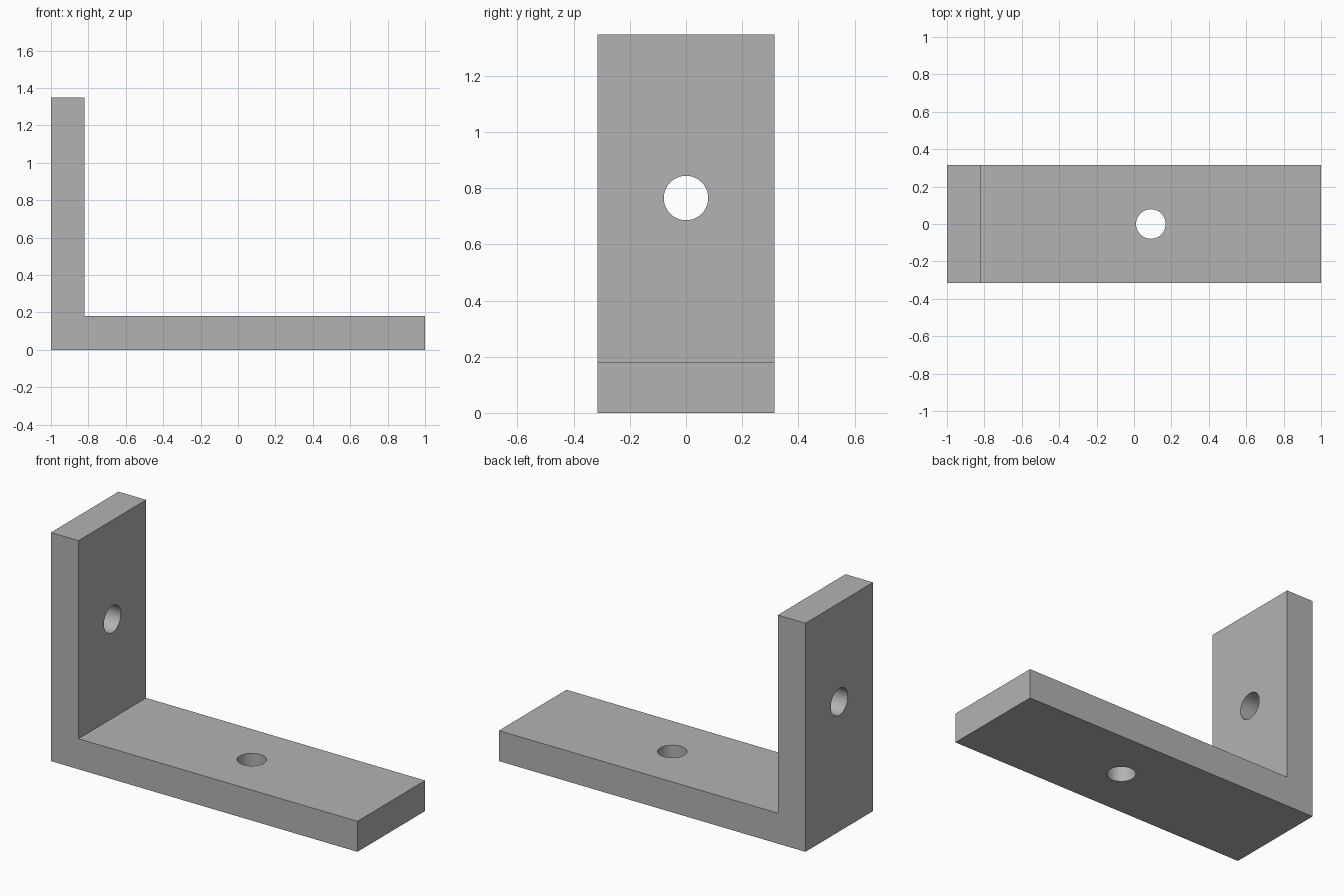
import bpy, bmesh, math

cube = bpy.data.objects.get("Cube")
if cube:
    bpy.data.objects.remove(cube, do_unlink=True)

HALF_WIDTH = 0.315
THICK = 0.18
HEIGHT = 1.348
HOLE_RADIUS = 0.079

# Single plain grey
grey = bpy.data.materials.new("plain grey")
grey.use_nodes = True
colour = (0.45, 0.45, 0.45, 1)
grey.diffuse_color = colour
grey.node_tree.nodes["Principled BSDF"].inputs["Base Color"].default_value = colour

# L-shaped profile extruded across the width
inner = -1 + THICK
profile = [(-1, 0), (1, 0), (1, THICK), (inner, THICK), (inner, HEIGHT), (-1, HEIGHT)]
bm = bmesh.new()
face = bm.faces.new([bm.verts.new((x, -HALF_WIDTH, z)) for x, z in profile])
extruded = bmesh.ops.extrude_face_region(bm, geom=[face])["geom"]
bmesh.ops.translate(bm, vec=(0, 2 * HALF_WIDTH, 0),
                    verts=[v for v in extruded if isinstance(v, bmesh.types.BMVert)])
bmesh.ops.recalc_face_normals(bm, faces=bm.faces)
mesh = bpy.data.meshes.new("angle_bracket")
bm.to_mesh(mesh)
bm.free()
bracket = bpy.data.objects.new("angle_bracket", mesh)
bpy.context.collection.objects.link(bracket)
mesh.materials.append(grey)


def drill(name, location, rotation):
    """Cut a round through-hole in the bracket."""
    bpy.ops.mesh.primitive_cylinder_add(vertices=64, radius=HOLE_RADIUS, depth=2 * THICK,
                                        location=location, rotation=rotation)
    cutter = bpy.context.object
    cutter.name = name
    cutter.hide_render = True
    cutter.data.materials.append(grey)
    mod = bracket.modifiers.new(name, 'BOOLEAN')
    mod.operation = 'DIFFERENCE'
    mod.solver = 'EXACT'
    mod.object = cutter
    bpy.context.view_layer.objects.active = bracket
    bpy.ops.object.modifier_apply(modifier=mod.name)
    bpy.data.objects.remove(cutter, do_unlink=True)


# Bolt holes in the base and the upright
drill("base_hole", (0.09, 0, THICK / 2), (0, 0, 0))
drill("upright_hole", (-1 + THICK / 2, 0, 0.765), (0, math.pi / 2, 0))

# Smooth hole walls, crisp edges
bpy.ops.object.select_all(action='DESELECT')
bracket.select_set(True)
bpy.context.view_layer.objects.active = bracket
bpy.ops.object.shade_smooth_by_angle(angle=math.radians(30))
